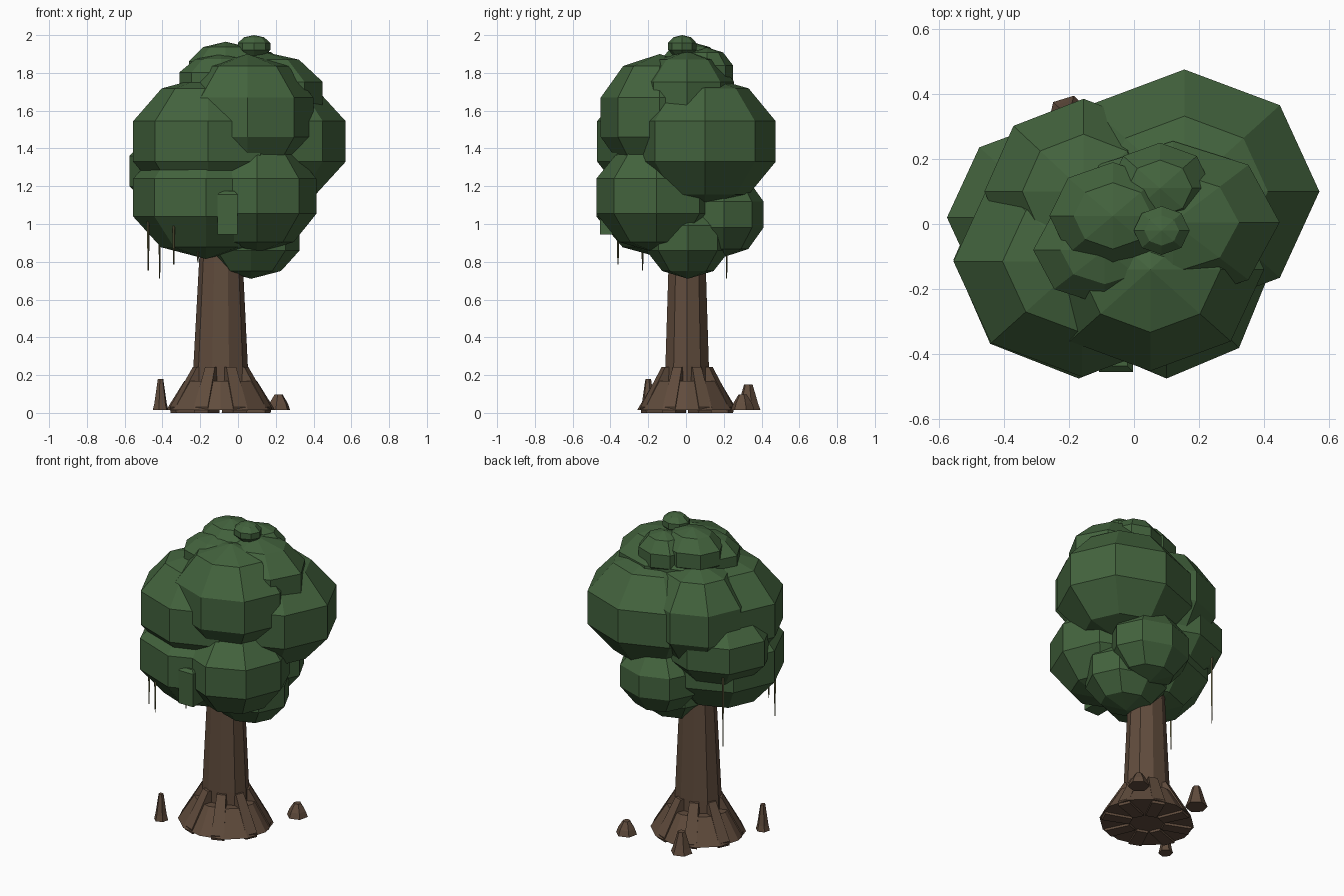
import bpy, bmesh, math
from mathutils import Matrix, Vector

if "Cube" in bpy.data.objects:
    bpy.data.objects.remove(bpy.data.objects["Cube"])


def material(name, color):
    m = bpy.data.materials.new(name)
    m.diffuse_color = (*color, 1)
    m.use_nodes = True
    m.node_tree.nodes["Principled BSDF"].inputs["Base Color"].default_value = m.diffuse_color
    return m


LEAF = material("leaf green", (0.056, 0.125, 0.047))
BARK = material("bark brown", (0.118, 0.072, 0.046))
VINE = material("vine olive", (0.12, 0.115, 0.05))


def finish(bm, name, mat):
    bmesh.ops.recalc_face_normals(bm, faces=bm.faces[:])
    mesh = bpy.data.meshes.new(name)
    bm.to_mesh(mesh)
    bm.free()
    mesh.materials.append(mat)
    obj = bpy.data.objects.new(name, mesh)
    bpy.context.collection.objects.link(obj)
    return obj


def blob(name, center, rx, ry, rz):
    """Eight-sided faceted leaf clump; rx and ry reach the wide middle band."""
    bm = bmesh.new()
    bmesh.ops.create_uvsphere(bm, u_segments=8, v_segments=5, radius=1)
    k = math.sin(math.radians(72))
    bm.transform(Matrix.Translation(center) @ Matrix.Diagonal((rx / k, ry / k, rz, 1)))
    return finish(bm, name, LEAF)


def loft(name, rings, sides, mat, turn=0.0):
    """Closed skin through rings of (x, y, z, rx, ry)."""
    bm = bmesh.new()
    loops = []
    for x, y, z, rx, ry in rings:
        loops.append([bm.verts.new((x + rx * math.cos(turn + math.tau * i / sides),
                                    y + ry * math.sin(turn + math.tau * i / sides), z))
                      for i in range(sides)])
    for a, b in zip(loops, loops[1:]):
        for i in range(sides):
            j = (i + 1) % sides
            bm.faces.new((a[i], a[j], b[j], b[i]))
    bm.faces.new(loops[0])
    bm.faces.new(loops[-1])
    return finish(bm, name, mat)


# Canopy clumps
blob("canopy_right_back", (0.155, 0.10, 1.437), 0.415, 0.375, 0.347)
blob("canopy_left_front", (-0.16, -0.115, 1.437), 0.395, 0.355, 0.347)
blob("canopy_front", (0.05, -0.14, 1.565), 0.35, 0.312, 0.335)
blob("canopy_left_back", (-0.155, 0.10, 1.47), 0.305, 0.285, 0.32)
blob("canopy_upper", (0.12, 0.005, 1.68), 0.328, 0.25, 0.235)
blob("canopy_upper_left", (-0.09, -0.08, 1.76), 0.22, 0.17, 0.14)
blob("crown_left", (-0.065, 0.025, 1.815), 0.195, 0.165, 0.15)
blob("crown_back", (0.08, 0.11, 1.795), 0.16, 0.14, 0.14)
blob("crown_tip", (0.085, -0.02, 1.94), 0.086, 0.075, 0.06)

# Lower canopy clumps
blob("lower_left_back", (-0.235, 0.02, 1.28), 0.34, 0.305, 0.26)
blob("lower_left_front", (-0.17, -0.11, 1.14), 0.385, 0.365, 0.325)
blob("lower_right_front", (0.10, -0.155, 1.147), 0.315, 0.32, 0.30)
blob("lower_center", (0.07, 0.01, 0.925), 0.255, 0.22, 0.215)
blob("lower_back", (0.05, 0.20, 1.05), 0.25, 0.21, 0.225)

# Squared leaf tuft on the front
bm = bmesh.new()
bmesh.ops.create_cube(bm, size=1)
bm.transform(Matrix.Translation((-0.055, -0.36, 1.06)) @ Matrix.Diagonal((0.105, 0.19, 0.23, 1)))
bmesh.ops.bevel(bm, geom=[e for e in bm.edges if all(v.co.z > 1.1 for v in e.verts)],
                offset=0.018, segments=1, affect='EDGES')
finish(bm, "front_tuft", LEAF)

# Trunk and flared root collar
TX, TY = -0.092, 0.006
loft("trunk", [(TX, TY, 0.05, 0.148, 0.125), (TX, TY, 0.25, 0.144, 0.121),
               (TX + 0.002, TY, 0.95, 0.108, 0.098)], 10, BARK)
loft("root_collar", [(TX, TY, 0.015, 0.288, 0.265), (TX, TY, 0.17, 0.192, 0.172)], 12, BARK)

# Tapered buttress roots rising from the collar onto the trunk
bm = bmesh.new()
for i in range(8):
    spin = Matrix.Translation((TX, TY, 0)) @ Matrix.Diagonal((1, 0.92, 1, 1)) \
        @ Matrix.Rotation(math.tau * (i + 0.5) / 8, 4, 'Z')
    # side outline as (radius, height), half width grows downwards
    outline = [(0.10, 0.0, 0.035), (0.27, 0.0, 0.04), (0.275, 0.03, 0.04),
               (0.148, 0.242, 0.028), (0.10, 0.242, 0.028)]
    a, b = ([bm.verts.new(spin @ Vector((r, s * w, z))) for r, z, w in outline] for s in (-1, 1))
    bm.faces.new(a)
    bm.faces.new(b[::-1])
    for k in range(5):
        n = (k + 1) % 5
        bm.faces.new((a[k], b[k], b[n], a[n]))
finish(bm, "buttress_roots", BARK)

# Root knees poking out of the ground
for i, (x, y, r, h) in enumerate([(-0.41, -0.2, 0.043, 0.18), (-0.2, 0.33, 0.066, 0.15),
                                  (0.215, 0.30, 0.064, 0.097)]):
    loft(f"root_knee_{i + 1}", [(x, y, 0.015, r, r), (x, y, 0.05, r * 0.8, r * 0.8),
                                (x, y, h, r * 0.35, r * 0.35)], 6, BARK, 0.3)

# Hanging vines
for i, (x, y, top, tip) in enumerate([(-0.475, -0.23, 1.04, 0.755), (-0.415, 0.215, 1.2, 0.712),
                                      (-0.34, -0.36, 1.0, 0.785), (-0.212, -0.23, 0.9, 0.795)]):
    loft(f"vine_{i + 1}", [(x, y, tip, 0.003, 0.003), (x, y, (top + tip) / 2, 0.006, 0.006),
                           (x, y, top, 0.008, 0.008)], 4, VINE)
